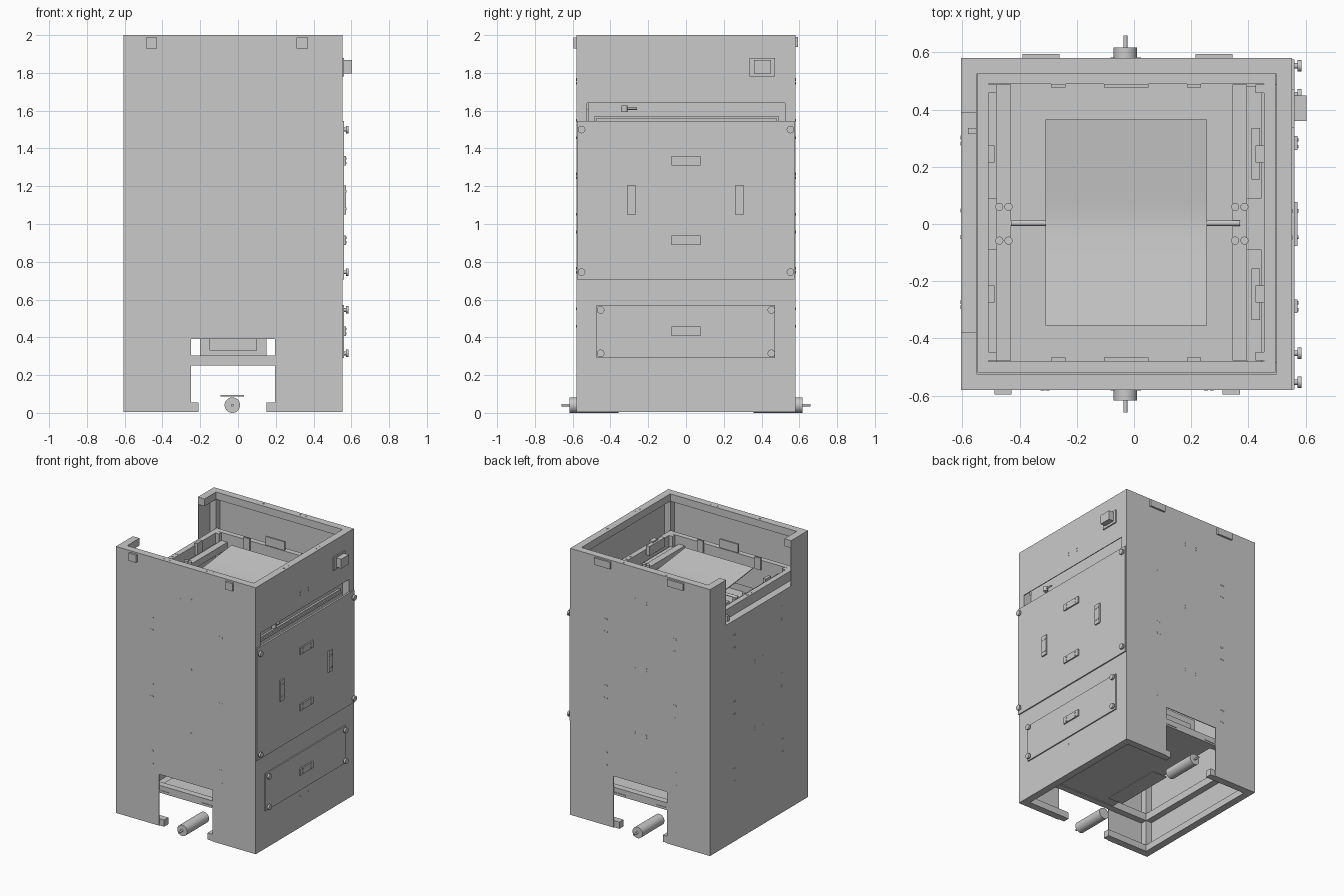
import bpy, bmesh, math
from mathutils import Matrix, Vector

old = bpy.data.objects.get("Cube")
if old:
    bpy.data.objects.remove(old, do_unlink=True)

steel = bpy.data.materials.new("steel_grey")
steel.use_nodes = True
tone = (0.59, 0.59, 0.59, 1)
steel.diffuse_color = tone
steel.node_tree.nodes["Principled BSDF"].inputs["Base Color"].default_value = tone


def finish(name, bm):
    bmesh.ops.recalc_face_normals(bm, faces=bm.faces)
    mesh = bpy.data.meshes.new(name)
    bm.to_mesh(mesh)
    bm.free()
    mesh.materials.append(steel)
    ob = bpy.data.objects.new(name, mesh)
    bpy.context.collection.objects.link(ob)
    return ob


def add_box(bm, x, y, z):
    lo, hi = Vector((x[0], y[0], z[0])), Vector((x[1], y[1], z[1]))
    size = Matrix.Diagonal((*(hi - lo), 1))
    bmesh.ops.create_cube(bm, size=1, matrix=Matrix.Translation((lo + hi) / 2) @ size)


def boxes(name, *spans):
    bm = bmesh.new()
    for s in spans:
        add_box(bm, *s)
    return finish(name, bm)


def rods(name, axis, radius, length, centres, sides=20):
    turn = {"x": Matrix.Rotation(math.pi / 2, 4, "Y"),
            "y": Matrix.Rotation(math.pi / 2, 4, "X"), "z": Matrix()}[axis]
    bm = bmesh.new()
    for c in centres:
        bmesh.ops.create_cone(bm, cap_ends=True, segments=sides, radius1=radius, radius2=radius,
                              depth=length, matrix=Matrix.Translation(c) @ turn)
    ob = finish(name, bm)
    for p in ob.data.polygons:
        p.use_smooth = len(p.vertices) == 4
    return ob


def plate(name, points, to_3d, depth):
    bm = bmesh.new()
    face = bm.faces.new([bm.verts.new(to_3d(*p)) for p in points])
    ext = bmesh.ops.extrude_face_region(bm, geom=[face])
    bmesh.ops.translate(bm, vec=depth, verts=[g for g in ext["geom"] if isinstance(g, bmesh.types.BMVert)])
    return finish(name, bm)


# Main dimensions: outer faces, skin thickness, tube width
L, R, F, S, T = -0.605, 0.553, 0.58, 0.006, 0.055
base, top, deck = 0.005, 2.0, 1.73

# Thin front and back skins with an opening at the bottom
outline = [(L, base), (-0.25, base), (-0.25, 0.39), (0.195, 0.39), (0.195, base), (R, base), (R, top), (L, top)]
for name, y, d in (("front_skin", -F, S), ("back_skin", F, -S)):
    plate(name, outline, lambda x, z, y=y: (x, y, z), (0, d, 0))

# Left skin with the wide notch at the top
W = F - S
notch = [(-W, base), (W, base), (W, top), (0.39, top), (0.39, 1.66), (-0.38, 1.66), (-0.38, top), (-W, top)]
plate("notched_side_skin", notch, lambda y, z: (L, y, z), (S, 0, 0))

# Right skin with the horizontal slot
wx, V = (R - S, R), F - T
boxes("slotted_side_skin", (wx, (-W, W), (base, 1.545)), (wx, (-W, W), (1.64, top)),
      (wx, (-W, -V), (1.545, 1.64)), (wx, (V, W), (1.545, 1.64)))

# Square tube frame inside the skins
xa, xb = L + S, R - S
left_x, right_x = (xa, L + T), (R - T, xb)
front_y, back_y = (-W, -V), (V, W)
boxes("corner_tubes", *[(x, y, (base, top)) for x in (left_x, right_x) for y in (front_y, back_y)])
inside = (L + T, R - T)
tubes = []
for y in (front_y, back_y):
    tubes += [(inside, y, (top - T, top)), (inside, y, (0.25, 0.305)), (inside, y, (1.605, 1.66)),
              ((L + T, -0.21), y, (base, 0.055)), ((0.15, R - T), y, (base, 0.055))]
for x in (left_x, right_x):
    tubes += [(x, (-V, V), (base, 0.055)), (x, (-V, V), (0.25, 0.305))]
tubes += [(right_x, (-V, V), (top - T, top)), (left_x, (-V, V), (1.605, 1.66)),
          (left_x, (-V, -0.38), (top - T, top)), (left_x, (0.39, V), (top - T, top))]
boxes("cross_tubes", *tubes)


# Upper inner frame, deep enough to close the slot from behind
def ring(name, x0, x1, y0, y1, w, z):
    return boxes(name, ((x0, x1), (y0, y0 + w), z), ((x0, x1), (y1 - w, y1), z),
                 ((x0, x0 + w), (y0 + w, y1 - w), z), ((x1 - w, x1), (y0 + w, y1 - w), z))


ring("upper_frame", -0.548, 0.495, -0.52, 0.53, 0.04, (1.5, deck))
boxes("slot_bars", ((0.494, 0.51), (-0.485, 0.49), (1.545, 1.572)),
      ((0.494, 0.52), (-0.475, 0.48), (1.545, 1.56)))
posts = [(x, y) for x in (-0.51, 0.425) for y in (-0.478, 0.458)]
boxes("corner_posts", *[((x, x + 0.03), (y, y + 0.03), (1.3, deck)) for x, y in posts])
boxes("inner_shelf", ((xa, xb), (-W, W), (1.38, 1.4)))

# Rails, bearings and axle carrying the sheet
boxes("rails", *[((x, x + 0.05), (-0.478, 0.488), (1.62, 1.67)) for x in (-0.48, 0.345)])
rods("rail_bolts", "z", 0.014, 0.025,
     [(c + dx, y, 1.675) for c in (-0.455, 0.37) for dx in (-0.016, 0.016) for y in (-0.058, 0.06)])
rods("axle", "x", 0.01, 0.8, [(-0.03, 0.003, 1.675)])

# Shallow bent sheet
upper = []
for i in range(25):
    y = -0.36 + 0.03 * i
    upper.append((y + 0.005, 1.69 + 0.12 * (math.sqrt(y * y + 0.002) - 0.045)))
section = upper + [(y, z - 0.006) for y, z in reversed(upper)]
sheet = plate("bent_sheet", section, lambda y, z: (-0.31, y, z), (0.565, 0, 0))
for p in sheet.data.polygons:
    p.use_smooth = abs(p.normal.z) > 0.5

# Inner grips and latch blocks
grips = []
for y in ((-0.48, -0.467), (0.477, 0.49)):
    grips.append(((-0.105, 0.05), y, (1.74, 1.805)))
    grips += [(x, y, (1.66, 1.75)) for x in ((-0.29, -0.24), (0.185, 0.235))]
boxes("inner_grips", *grips)
latches = []
for s in (-1, 1):
    ys = sorted((s * 0.155, s * 0.335))
    yt = sorted((s * 0.215, s * 0.275))
    yu = sorted((s * 0.09, s * 0.48))
    latches += [((0.41, 0.44), ys, (1.7, 1.77)), ((0.425, 0.457), yt, (1.7, 1.78)),
                ((0.395, 0.445), yu, (1.6, 1.65)), ((-0.51, -0.488), yt, (1.66, 1.75)),
                ((-0.51, -0.48), yu, (1.6, 1.65))]
boxes("latch_blocks", *latches)
boxes("notch_catch", ((-0.58, -0.55), (0.315, 0.335), (1.66, 1.7)))
rods("slot_probe", "y", 0.006, 0.08, [(0.525, -0.3, 1.61)])
rods("slot_probe_head", "z", 0.016, 0.035, [(0.525, -0.325, 1.61)])

# Lower tray and chute
boxes("tray", ((-0.25, R - T), (-V, V), (0.255, 0.3)))
boxes("tray_strips", *[(x, y, (0.262, 0.27)) for x in ((-0.25, -0.16), (0.1, 0.19))
                       for y in ((-W - 0.004, -W), (W, W + 0.004))])
boxes("chute", ((-0.2, 0.15), (-0.42, 0.42), (0.3, 0.5)))
boxes("chute_plates", *[((-0.15, 0.1), y, (0.33, 0.45)) for y in ((-0.43, -0.42), (0.42, 0.43))])

# Belt bed with a roller at each end
boxes("belt_bed", ((-0.092, 0.032), (-0.24, 0.24), (0.087, 0.094)))
rods("rollers", "y", 0.041, 0.26, [(-0.03, s * 0.487, 0.041) for s in (-1, 1)], 32)
rods("roller_shafts", "y", 0.007, 0.06, [(-0.03, s * 0.63, 0.041) for s in (-1, 1)])


# Service door, lower panel, their knobs and handles
def handle(y, z, wide):
    a, b = (0.077, 0.025) if wide else (0.024, 0.078)
    return ((R, 0.572), (y - a, y + a), (z - b, z + b))


boxes("service_door", ((R, 0.562), (-0.578, 0.575), (0.705, 1.545)))
boxes("lower_panel", ((R, 0.562), (-0.475, 0.472), (0.29, 0.57)))
places = [(0, 1.335, 1), (0, 0.915, 1), (0, 0.432, 1), (-0.288, 1.127, 0), (0.283, 1.127, 0)]
boxes("handles", *[handle(*p) for p in places])
spots = [(s * y, z) for s in (-1, 1) for y, z in ((0.553, 1.5), (0.553, 0.745), (0.452, 0.545), (0.452, 0.315))]
rods("knob_stems", "x", 0.01, 0.03, [(0.562, y, z) for y, z in spots])
rods("knobs", "x", 0.02, 0.014, [(0.578, y, z) for y, z in spots])
rods("handle_screws", "x", 0.006, 0.006,
     [(0.572, y + a, z + b) for y, z, w in places
      for a in ((-0.046, 0.046) if w else (-0.012, 0.012))
      for b in ((-0.012, 0.012) if w else (-0.046, 0.046))], 10)

# Switch box
boxes("switch_plate", ((R, 0.562), (0.335, 0.472), (1.78, 1.88)))
boxes("switch_box", ((0.562, 0.603), (0.36, 0.45), (1.798, 1.868)))

# Clips under the top edge
boxes("front_clips", *[((x, x + 0.06), (-0.596, -F), (1.93, 1.988)) for x in (-0.488, 0.31)])
boxes("back_clips", *[((x, x + 0.13), (F, 0.594), (1.938, 1.99)) for x in (-0.39, 0.215)])

# Small screw heads on the walls and the top rim
dots = [(x, z + d) for x in (-0.075, 0.018) for z in (0.755, 1.255, 1.755) for d in (-0.01, 0.01)]
dots += [(x, z + d) for x in (-0.32, -0.302, 0.252, 0.272) for z in (0.505, 1.005, 1.503) for d in (-0.047, 0.047)]
rods("wall_screws", "y", 0.007, 0.003, [(x, s * F, z) for x, z in dots for s in (-1, 1)], 10)
rods("notched_side_screws", "x", 0.007, 0.003, [(L, x + 0.03, z) for x, z in dots if z < 1.6], 10)
rods("slotted_side_screws", "x", 0.007, 0.003,
     [(R, y, z) for y in (-0.048, 0.046) for z in (0.24, 1.745, 1.765)], 10)
rods("rim_screws", "z", 0.007, 0.003,
     [(x, y, top) for x in (-0.228, -0.18, 0.125, 0.172) for y in (-0.55, 0.558)]
     + [(R - 0.025, y, top) for y in (-0.21, -0.165, 0.175, 0.22)], 10)
rods("frame_screws", "z", 0.008, 0.006,
     [(x, y, deck) for x in (-0.052, -0.004) for y in (-0.498, 0.507)]
     + [(x, y, deck) for x in (-0.528, 0.474) for y in (-0.02, 0.028)], 10)
